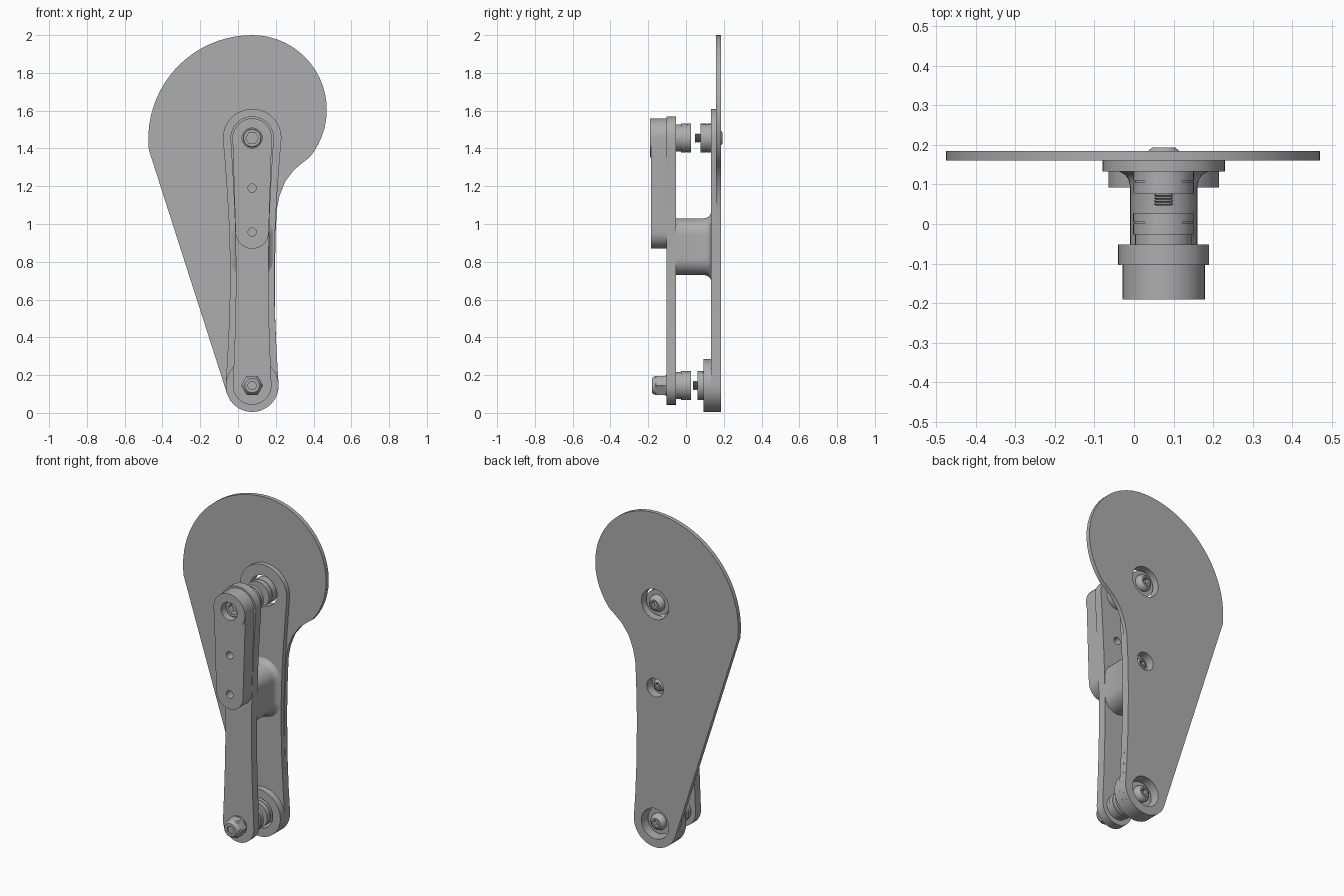
import bpy, bmesh
from math import sin, cos, pi, radians
from mathutils import Matrix

cube = bpy.data.objects.get("Cube")
if cube:
    bpy.data.objects.remove(cube)

steel = bpy.data.materials.new("steel grey")
steel.use_nodes = True
GREY = (0.42, 0.42, 0.42, 1)
steel.diffuse_color = GREY
steel.node_tree.nodes["Principled BSDF"].inputs["Base Color"].default_value = GREY

CX, TOP, MID, LOW = 0.075, 1.455, 0.957, 0.145   # shared axis and pivot heights


def finish(name, mesh):
    bm = bmesh.new()
    bm.from_mesh(mesh)
    bmesh.ops.remove_doubles(bm, verts=bm.verts, dist=0.0001)
    bmesh.ops.recalc_face_normals(bm, faces=bm.faces)
    bm.to_mesh(mesh)
    bm.free()
    mesh.materials.clear()
    mesh.materials.append(steel)
    ob = bpy.data.objects.new(name, mesh)
    bpy.context.collection.objects.link(ob)
    bpy.ops.object.select_all(action='DESELECT')
    ob.select_set(True)
    bpy.context.view_layer.objects.active = ob
    bpy.ops.object.shade_smooth_by_angle(angle=radians(30))
    return ob


def arc(x, z, r, a0, a1, n=20):
    return [(x + r * cos(radians(a0 + (a1 - a0) * i / n)),
             z + r * sin(radians(a0 + (a1 - a0) * i / n))) for i in range(n + 1)]


def circle(z, r, n=48):
    return arc(CX, z, r, 0, 360, n)[:-1]


def hexagon(z, r, n=48):
    # six-sided outline with as many points as a circle
    pts = []
    for i in range(n):
        a = 2 * pi * i / n
        d = r * cos(pi / 6) / cos(a % (pi / 3) - pi / 6)
        pts.append((CX + d * cos(a), z + d * sin(a)))
    return pts


def capsule(z0, r0, z1, r1, dip=0.0, n=16):
    # rounded bar whose sides may narrow at the waist
    side = [(r0 + (r1 - r0) * i / n - dip * sin(pi * i / n), z0 + (z1 - z0) * i / n)
            for i in range(1, n)]
    return (arc(CX, z0, r0, 180, 360) + [(CX + w, z) for w, z in side]
            + arc(CX, z1, r1, 0, 180) + [(CX - w, z) for w, z in reversed(side)])


def prism(name, y0, y1, outline, holes=()):
    cu = bpy.data.curves.new(name, 'CURVE')
    cu.dimensions, cu.fill_mode = '2D', 'BOTH'
    cu.extrude = (y1 - y0) / 2
    for pts in [outline, *holes]:
        sp = cu.splines.new('POLY')
        sp.points.add(len(pts) - 1)
        for p, (x, z) in zip(sp.points, pts):
            p.co = (x, z, 0, 1)
        sp.use_cyclic_u = True
    tmp = bpy.data.objects.new(name + " outline", cu)
    mesh = bpy.data.meshes.new_from_object(tmp)
    bpy.data.objects.remove(tmp)
    bpy.data.curves.remove(cu)
    mesh.transform(Matrix.Translation((0, (y0 + y1) / 2, 0)) @ Matrix.Rotation(pi / 2, 4, 'X'))
    return finish(name, mesh)


def loft(name, rings):
    # skin a list of (y, outline) sections and cap both ends
    bm = bmesh.new()
    loops = [[bm.verts.new((x, y, z)) for x, z in pts] for y, pts in rings]
    n = len(loops[0])
    for a, b in zip(loops, loops[1:]):
        for i in range(n):
            bm.faces.new((a[i], a[(i + 1) % n], b[(i + 1) % n], b[i]))
    bm.faces.new(loops[0])
    bm.faces.new(loops[-1])
    mesh = bpy.data.meshes.new(name)
    bm.to_mesh(mesh)
    bm.free()
    return finish(name, mesh)


def lathe(name, z, profile):
    return loft(name, [(y, circle(z, r)) for y, r in profile])


def button_screw(name, z, y0, y1, r):
    # domed head facing back with a hex socket
    h = y1 - y0
    dome = [(y0, r), (y0 + h * 0.35, r), (y0 + h * 0.7, r * 0.88), (y1, r * 0.6)]
    rings = [(y, circle(z, q)) for y, q in dome]
    rings += [(y1, hexagon(z, r * 0.45)), (y0 + h * 0.3, hexagon(z, r * 0.45))]
    loft(name, rings)


# Large back plate with three openings
outline = (arc(CX, LOW, 0.14, 198, 360)
           + [(0.205, 0.3), (0.197, 0.5), (0.195, 0.75), (0.2, 0.97), (0.206, 1.08),
              (0.22, 1.15), (0.25, 1.225), (0.295, 1.285), (0.34, 1.323)]
           + arc(CX, 1.605, 0.395, -40, 90)
           + arc(CX, 1.45, 0.55, 90, 186)[1:])
openings = [circle(TOP, 0.09), circle(MID, 0.055), circle(LOW, 0.09)]
prism("back_plate", 0.16, 0.185, outline, openings)

# Stiffening arm, lower boss and middle standoff
prism("back_arm", 0.132, 0.16, capsule(LOW, 0.14, TOP, 0.155, 0.03), openings)
prism("lower_boss", 0.092, 0.132, circle(LOW, 0.14), openings[2:])
flare = [(-0.052, 0), (0.095, 0), (0.112, 0.004), (0.124, 0.012), (0.133, 0.028)]
loft("middle_standoff", [(y, capsule(0.815, 0.085 + f, 0.945, 0.085 + f)) for y, f in flare])
button_screw("middle_screw", MID, 0.132, 0.16, 0.036)

# Front link and handle
small_holes = [circle(1.19, 0.022), circle(MID, 0.022)]
prism("front_link", -0.103, -0.052, capsule(LOW, 0.102, TOP, 0.115, 0.022), small_holes[:1])
socket = circle(TOP, 0.053)
prism("handle", -0.186, -0.103, capsule(MID, 0.088, TOP, 0.104), [socket] + small_holes)
prism("handle_rim", -0.191, -0.186, circle(TOP, 0.104), [socket])
loft("handle_bolt", [(-0.103, circle(TOP, 0.05)), (-0.15, circle(TOP, 0.05)),
                     (-0.155, circle(TOP, 0.045)), (-0.155, hexagon(TOP, 0.033)),
                     (-0.12, hexagon(TOP, 0.033))])

# Paired pivots: grooved front bearing, rear bearing, thread and rear screw
for label, z, rear, tip, head in (("upper", TOP, 0.077, 0.047, 0.193),
                                  ("lower", LOW, 0.06, 0.036, 0.178)):
    lathe(label + "_front_bearing", z,
          [(-0.052, 0.072), (-0.026, 0.072), (-0.026, 0.077), (0.001, 0.077), (0.001, 0.074),
           (0.005, 0.074), (0.005, 0.077), (0.026, 0.077)])
    lathe(label + "_rear_bearing", z,
          [(rear, 0.076), (rear + 0.028, 0.076), (rear + 0.028, 0.073),
           (rear + 0.031, 0.073), (rear + 0.031, 0.076), (head - 0.035, 0.076)])
    step = (rear - tip) / 4
    thread = [(tip + step * i / 2, 0.025 if i % 2 else 0.02) for i in range(9)]
    lathe(label + "_thread", z, thread)
    button_screw(label + "_rear_screw", z, head - 0.036, head, 0.048)

# Lower front nut with rounded cap and screw end
loft("nut", [(-0.103, circle(LOW, 0.055)), (-0.108, circle(LOW, 0.055)),
             (-0.108, hexagon(LOW, 0.058)), (-0.158, hexagon(LOW, 0.058)),
             (-0.162, circle(LOW, 0.049)), (-0.172, circle(LOW, 0.046)),
             (-0.18, circle(LOW, 0.038)), (-0.18, circle(LOW, 0.022)),
             (-0.172, circle(LOW, 0.022))])
